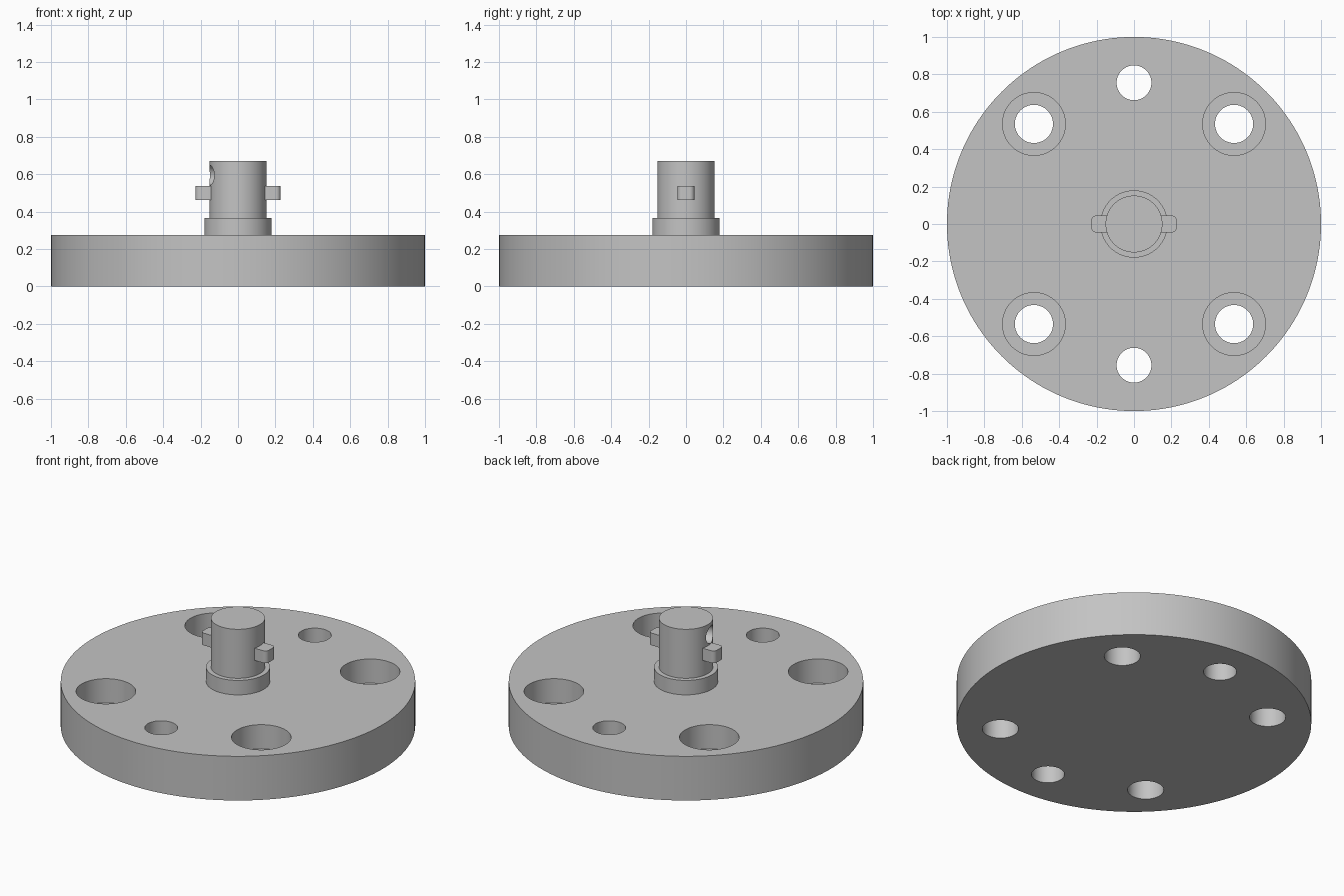
import bpy
import math
from mathutils import Matrix, Vector

default = bpy.data.objects.get("Cube")
if default:
    bpy.data.objects.remove(default, do_unlink=True)

steel = bpy.data.materials.new("plain grey")
steel.use_nodes = True
GREY = (0.55, 0.55, 0.55, 1)
steel.diffuse_color = GREY
steel.node_tree.nodes["Principled BSDF"].inputs["Base Color"].default_value = GREY


def cylinder(name, radius, z0, z1, x=0, y=0, sides=96):
    bpy.ops.mesh.primitive_cylinder_add(vertices=sides, radius=radius, depth=z1 - z0,
                                        location=(x, y, (z0 + z1) / 2))
    obj = bpy.context.object
    obj.name = name
    obj.data.materials.append(steel)
    return obj


def cut(target, cutter):
    mod = target.modifiers.new("cut", 'BOOLEAN')
    mod.operation = 'DIFFERENCE'
    mod.solver = 'EXACT'
    mod.object = cutter
    bpy.context.view_layer.objects.active = target
    bpy.ops.object.modifier_apply(modifier=mod.name)
    bpy.data.objects.remove(cutter, do_unlink=True)


def smooth(obj):
    bpy.ops.object.select_all(action='DESELECT')
    obj.select_set(True)
    bpy.context.view_layer.objects.active = obj
    bpy.ops.object.shade_smooth_by_angle(angle=math.radians(30))


BASE_TOP, COLLAR_TOP, POST_TOP = 0.275, 0.365, 0.67

# Base disc with four counterbored holes and two plain holes
base = cylinder("base_disc", 1.0, 0, BASE_TOP, sides=160)
for sx in (-1, 1):
    for sy in (-1, 1):
        x, y = sx * 0.535, sy * 0.535
        cut(base, cylinder("bolt_hole", 0.102, -0.1, 0.5, x, y, 64))
        cut(base, cylinder("counterbore", 0.168, BASE_TOP - 0.15, 0.5, x, y, 64))
for sy in (-1, 1):
    cut(base, cylinder("dowel_hole", 0.093, -0.1, 0.5, 0, sy * 0.755, 64))
smooth(base)

# Collar and post
collar = cylinder("collar", 0.18, BASE_TOP, COLLAR_TOP)
smooth(collar)
post = cylinder("post", 0.152, COLLAR_TOP, POST_TOP)

# Blind round hole in the side of the post, turned a little to the front
drill = cylinder("side_hole", 0.053, 0, 0.25, sides=48)
turn = math.radians(13)
outward = Vector((-math.cos(turn), -math.sin(turn), 0))
drill.matrix_world = (Matrix.Translation(outward * 0.16 + Vector((0, 0, 0.594)))
                      @ outward.to_track_quat('Z', 'Y').to_matrix().to_4x4())
bpy.context.view_layer.update()
cut(post, drill)
smooth(post)

# Side lugs with rounded upright corners on their outer ends
for side, sx in (("left", 1), ("right", -1)):
    bpy.ops.mesh.primitive_cube_add(size=1, location=(sx * 0.185, 0, 0.5))
    lug = bpy.context.object
    lug.name = side + "_lug"
    lug.scale = (0.085, 0.09, 0.076)
    bpy.ops.object.transform_apply(location=False, rotation=False, scale=True)
    lug.data.materials.append(steel)
    weights = lug.data.attributes.new("bevel_weight_edge", 'FLOAT', 'EDGE')
    for edge in lug.data.edges:
        a, b = (lug.data.vertices[i].co for i in edge.vertices)
        upright = abs(a.z - b.z) > 0.01
        weights.data[edge.index].value = float(upright and a.x * sx > 0)
    bevel = lug.modifiers.new("round_ends", 'BEVEL')
    bevel.limit_method = 'WEIGHT'
    bevel.width = 0.025
    bevel.segments = 6
    bpy.ops.object.modifier_apply(modifier=bevel.name)
    smooth(lug)
